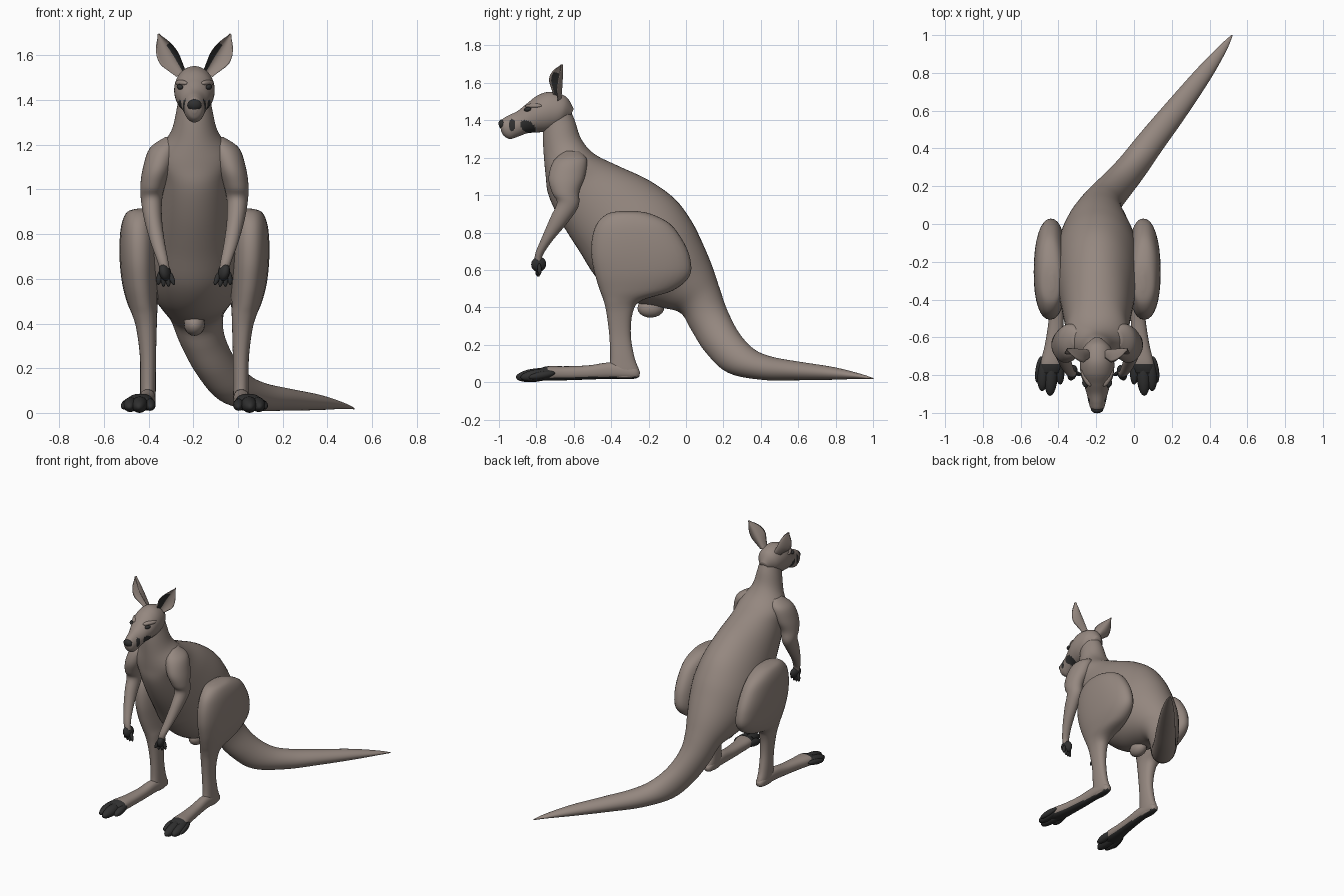
import bpy, bmesh, math
from mathutils import Vector

if "Cube" in bpy.data.objects:
    bpy.data.objects.remove(bpy.data.objects["Cube"])

CX = -0.195  # body centre line; the tail swings to +x


def material(name, rgb):
    m = bpy.data.materials.new(name)
    m.diffuse_color = (*rgb, 1)
    m.use_nodes = True
    m.node_tree.nodes["Principled BSDF"].inputs["Base Color"].default_value = m.diffuse_color
    return m


FUR = material("taupe_fur", (0.30, 0.245, 0.215))
DARK = material("charcoal", (0.03, 0.03, 0.03))


def finish(name, bm, mats, rule=None):
    """Turn a bmesh into a smooth object, darkening faces picked by the rule."""
    bmesh.ops.recalc_face_normals(bm, faces=bm.faces)
    bm.normal_update()
    for f in bm.faces:
        f.smooth = True
        if rule and rule(f.calc_center_median(), f.normal):
            f.material_index = 1
    me = bpy.data.meshes.new(name)
    bm.to_mesh(me)
    bm.free()
    for m in mats:
        me.materials.append(m)
    ob = bpy.data.objects.new(name, me)
    bpy.context.collection.objects.link(ob)
    return ob


def spline(rows, steps):
    """Catmull-Rom interpolation through rows of numbers."""
    out = []
    for i in range(len(rows) - 1):
        p0, p1, p2 = rows[max(i - 1, 0)], rows[i], rows[i + 1]
        p3 = rows[min(i + 2, len(rows) - 1)]
        for k in range(steps):
            t = k / steps
            out.append([0.5 * (2 * b + (c - a) * t + (2 * a - 5 * b + 4 * c - d) * t * t
                               + (3 * b - a - 3 * c + d) * t ** 3)
                        for a, b, c, d in zip(p0, p1, p2, p3)])
    return out + [list(rows[-1])]


def loft(name, rows, side=1, seg=32, steps=5, power=1.0, mats=(FUR, DARK), rule=None):
    """Skin of oval rings; row = (y, z) of one edge, (y, z) of the other, x, half width, yaw."""
    rows = [tuple(r) + (0,) * (7 - len(r)) for r in rows]
    bm = bmesh.new()
    rings = []
    for ya, za, yb, zb, x, w, yaw in spline(rows, steps):
        yaw = math.radians(yaw)
        mid = Vector((x, (ya + yb) / 2, (za + zb) / 2))
        up = Vector(((ya - yb) / 2 * math.tan(yaw), (ya - yb) / 2, (za - zb) / 2))
        out = Vector((math.cos(yaw), -math.sin(yaw), 0)) * max(w, 0.001)
        ring = []
        for k in range(seg):
            a = 2 * math.pi * k / seg
            c, s = math.cos(a), math.sin(a)
            c = math.copysign(abs(c) ** power, c)
            s = math.copysign(abs(s) ** power, s)
            p = mid + up * s + out * c
            ring.append(bm.verts.new((CX + side * p.x, p.y, p.z)))
        rings.append(ring)
    for a, b in zip(rings, rings[1:]):
        for k in range(seg):
            j = (k + 1) % seg
            bm.faces.new((a[k], a[j], b[j], b[k]))
    bm.faces.new(rings[0])
    bm.faces.new(rings[-1])
    return finish(name, bm, mats, rule)


def oval(name, a, b, rw, rh, side=1, mat=FUR):
    """Ellipsoid stretched from a to b."""
    a, b = Vector(a), Vector(b)
    d = b - a
    q = d.to_track_quat('Z', 'Y')
    bm = bmesh.new()
    bmesh.ops.create_uvsphere(bm, u_segments=16, v_segments=10, radius=1)
    for v in bm.verts:
        p = (a + b) / 2 + q @ Vector((v.co.x * rw, v.co.y * rh, v.co.z * d.length / 2))
        v.co = (CX + side * p.x, p.y, p.z)
    return finish(name, bm, (mat,))


# Neck, trunk and tail in one skin
loft("torso_and_tail", [
    (-.63, 1.48, -.76, 1.41, 0, .065),
    (-.595, 1.40, -.765, 1.31, 0, .08),
    (-.56, 1.30, -.76, 1.21, 0, .105),
    (-.49, 1.22, -.75, 1.10, 0, .165),
    (-.36, 1.155, -.735, 1.00, 0, .165),
    (-.20, 1.08, -.67, .86, 0, .185),
    (-.06, .98, -.57, .70, 0, .21),
    (.03, .86, -.47, .55, 0, .225),
    (.09, .74, -.32, .44, 0, .205),
    (.14, .62, -.14, .40, 0, .16),
    (.18, .50, -.03, .37, .01, .12, 5),
    (.22, .38, .03, .28, .035, .10, 15),
    (.28, .26, .11, .16, .095, .09, 25),
    (.36, .175, .23, .05, .18, .082, 32),
    (.46, .135, .41, .012, .285, .074, 34),
    (.60, .11, .59, .01, .41, .064, 33),
    (.79, .08, .79, .013, .56, .046, 33),
    (.93, .045, .93, .018, .665, .023, 33),
    (1.0, .022, 1.0, .016, .715, .003, 33)], seg=48)


# Head with dark cheek and whisker patches
def patch(p, n):
    cheek = ((p.y + .845 + (p.z - 1.365) * .5) / .038) ** 2 + ((p.z - 1.365) / .036) ** 2 < 1
    whisker = ((p.y + .93) / .017) ** 2 + ((p.z - 1.375) / .032) ** 2 < 1
    return cheek or whisker


loft("head", [
    (-.60, 1.46, -.63, 1.40, 0, .03),
    (-.64, 1.525, -.68, 1.36, 0, .075),
    (-.72, 1.552, -.735, 1.34, 0, .09),
    (-.79, 1.535, -.80, 1.335, 0, .087),
    (-.85, 1.49, -.85, 1.33, 0, .07),
    (-.90, 1.45, -.90, 1.312, 0, .055),
    (-.95, 1.425, -.94, 1.30, 0, .045),
    (-.982, 1.405, -.972, 1.315, 0, .034),
    (-.995, 1.375, -.988, 1.34, 0, .012)], seg=64, steps=10, rule=patch)
oval("nose", (0, -.96, 1.385), (0, -1.0, 1.37), .033, .028, mat=DARK)
oval("pouch_bulge", (0, -.19, .45), (0, -.185, .345), .048, .072)


def ear(name, side):
    """Cupped leaf opening forward and outward, with a dark inner streak."""
    axis = Vector((.11, .01, .175))
    n = Vector((.45, -.89, 0)).normalized()
    across = axis.cross(n).normalized()
    if across.x < 0:
        across = -across
    n = across.cross(axis).normalized()
    n = n if n.y < 0 else -n
    widths = [r[0] for r in spline([(.028,), (.04,), (.052,), (.048,), (.03,), (.003,)], 4)]
    bm = bmesh.new()
    grids = []
    for back in (0, 1):
        grid = []
        for i, w in enumerate(widths):
            v = i / (len(widths) - 1)
            row = []
            for k in range(17):
                u = k / 8 - 1
                p = Vector((.055, -.685, 1.52)) + axis * v + across * w * u
                p += n * (w * .8 * u * u - back * .012 * (1 - u * u) - .008)
                row.append(bm.verts.new((CX + side * p.x, p.y, p.z)))
            grid.append(row)
        grids.append(grid)
        for a, b in zip(grid, grid[1:]):
            for k in range(16):
                f = bm.faces.new((a[k], a[k + 1], b[k + 1], b[k]))
                i = grid.index(a)
                f.material_index = int(not back and 1 <= k <= 6 and i < 14)
    bmesh.ops.remove_doubles(bm, verts=bm.verts, dist=.0005)
    finish(name, bm, (FUR, DARK))


for side, tag in ((1, "right"), (-1, "left")):
    ear("ear_" + tag, side)
    oval("eye_" + tag, (.055, -.865, 1.456), (.075, -.83, 1.462), .012, .012, side, DARK)
    oval("brow_" + tag, (.035, -.86, 1.475), (.082, -.77, 1.478), .018, .014, side)

    # Arm and hand
    loft("arm_" + tag, [
        (-.57, 1.235, -.65, 1.235, .10, .03),
        (-.53, 1.19, -.71, 1.18, .135, .065),
        (-.54, 1.10, -.735, 1.09, .165, .066),
        (-.57, 1.02, -.715, 1.01, .187, .055),
        (-.575, .94, -.69, .96, .192, .047),
        (-.635, .85, -.725, .88, .185, .04),
        (-.715, .755, -.77, .775, .165, .032),
        (-.765, .68, -.805, .69, .143, .025),
        (-.77, .645, -.81, .645, .133, .022)], side)
    oval("hand_" + tag, (.14, -.785, .67), (.123, -.79, .59), .042, .025, side, DARK)
    for k in range(4):
        x = .09 + .024 * k
        oval(f"finger_{tag}_{k}", (.115 + .013 * k, -.785, .635),
             (x, -.80 + .006 * k, .56 + .008 * abs(k - 1.5)), .011, .012, side, DARK)

    # Thigh and shank
    loft("leg_" + tag, [
        (-.27, .915, -.35, .915, .24, .012),
        (-.19, .90, -.42, .90, .245, .055),
        (-.09, .85, -.475, .85, .25, .075),
        (-.025, .77, -.502, .77, .25, .085),
        (.02, .67, -.505, .67, .248, .086),
        (.02, .57, -.485, .57, .242, .08),
        (-.07, .49, -.46, .49, .232, .068),
        (-.24, .435, -.44, .435, .222, .055),
        (-.285, .37, -.425, .37, .214, .045),
        (-.295, .25, -.41, .25, .208, .036),
        (-.275, .13, -.405, .13, .208, .035),
        (-.25, .06, -.41, .06, .208, .034),
        (-.26, .025, -.40, .025, .208, .028)], side, power=.88)
    # Long foot with a dark sole
    loft("foot_" + tag, [
        (-.245, .055, -.25, .03, .208, .015),
        (-.28, .085, -.28, .018, .208, .032),
        (-.40, .105, -.40, .018, .21, .036),
        (-.52, .09, -.52, .014, .218, .04),
        (-.64, .085, -.64, .01, .23, .047),
        (-.74, .085, -.74, .008, .243, .058),
        (-.79, .07, -.79, .012, .25, .052)], side, power=.85,
        rule=lambda p, n: n.z < -.6 or p.y < -.735)
    # Toes and claws
    for k, (x0, x1, y, r) in enumerate(((.205, .195, -.85, .026), (.24, .25, -.91, .036),
                                        (.28, .292, -.885, .032), (.295, .318, -.84, .02))):
        oval(f"toe_{tag}_{k}", (x0, -.70, .05), (x1, y, .025), r, r, side, DARK)
